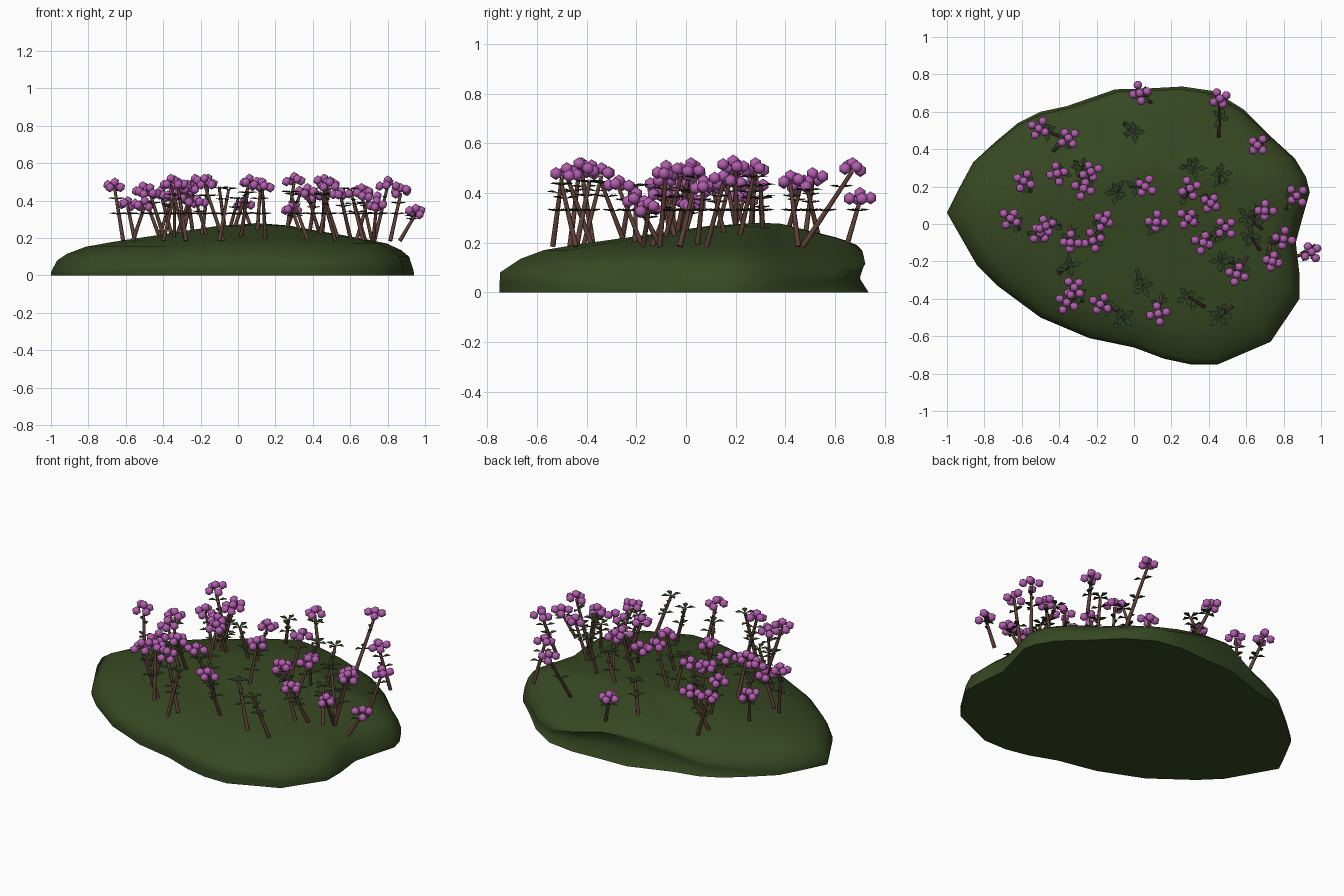
import bpy, bmesh, math, random
from mathutils import Vector, Matrix

if "Cube" in bpy.data.objects:
    bpy.data.objects.remove(bpy.data.objects["Cube"])

random.seed(4)

def material(name, rgb):
    m = bpy.data.materials.new(name)
    m.diffuse_color = (*rgb, 1)
    m.use_nodes = True
    m.node_tree.nodes["Principled BSDF"].inputs["Base Color"].default_value = m.diffuse_color
    return m

def finish(bm, name, mat):
    me = bpy.data.meshes.new(name)
    bm.to_mesh(me)
    bm.free()
    me.materials.append(mat)
    ob = bpy.data.objects.new(name, me)
    bpy.context.collection.objects.link(ob)
    return ob

def smooth(ob, degrees):
    bpy.ops.object.select_all(action='DESELECT')
    bpy.context.view_layer.objects.active = ob
    ob.select_set(True)
    bpy.ops.object.shade_smooth_by_angle(angle=math.radians(degrees))

# Mound: plan outline drawn in rings towards an off-centre peak
outline = [(-1, .06), (-.93, .2), (-.86, .33), (-.74, .44), (-.62, .54), (-.5, .6), (-.36, .63),
           (-.1, .72), (.08, .725), (.26, .735), (.43, .71), (.59, .61), (.74, .46), (.86, .35),
           (.92, .25), (.94, .17), (.9, .03), (.865, -.1), (.885, -.27), (.885, -.4),
           (.73, -.63), (.45, -.75), (.3, -.75), (.16, -.72), (0, -.66), (-.24, -.61),
           (-.5, -.5), (-.73, -.33), (-.84, -.22)]
profile = [(.97, .1), (.92, .135), (.83, .17), (.7, .193), (.55, .215), (.38, .24), (.2, .267)]
peak = Vector((.1, .3))
bm = bmesh.new()

def ring(f, height, back=0):
    # back pulls the rear wall inwards
    loop = []
    for p in outline:
        q = peak.lerp(Vector(p), f)
        tuck = back * max(0, p[1] - .35) / .38
        loop.append(bm.verts.new((q.x, q.y - tuck, height(p))))
    return loop

def rear(p):
    # strongest at the rear, left of the middle
    return math.exp(-((p[0] + .05) / .35) ** 2) if p[1] > .3 else 0

def rim(p):
    # rim is tall at the middle of the back, low at the two ends
    if p[1] > 0:
        return .02 + .03 * p[1] / .7 + .11 * rear(p)
    return .015 + .065 * min(1, abs(p[1]) / .7) ** 2

def corner(p):
    # the rear right corner slopes down
    return max(0, min(1, (p[0] - .1) / .3)) * max(0, min(1, (p[1] - .2) / .3))

rings = [ring(1, lambda p: 0), ring(1, lambda p: rim(p) * .55, .035), ring(.998, rim, .02)]
for f, z in profile:
    lift = lambda p: max(z + .045 * f * rear(p) - .04 * f * corner(p) - (.02 * f if p[0] < -.4 else 0),
                         rim(p) + .012 * (1 - f) / .03 if f > .9 else 0)
    rings.append(ring(f, lift))
top = bm.verts.new((*peak, .28))
n = len(outline)
for a, b in zip(rings, rings[1:]):
    for i in range(n):
        j = (i + 1) % n
        bm.faces.new((a[i], a[j], b[j], b[i]))
for i in range(n):
    bm.faces.new((rings[-1][i], rings[-1][(i + 1) % n], top))
bm.faces.new(rings[0])
bmesh.ops.recalc_face_normals(bm, faces=bm.faces)
smooth(finish(bm, "grass_mound", material("moss green", (.038, .066, .016))), 75)

# Flowering stems: top x, y, z and the direction (degrees) from the top to the foot
flowers = [(-.66, .03, .48, -50), (-.59, .23, .38, -55), (-.51, .51, .46, -20), (-.35, .46, .43, 220),
           (-.41, .27, .44, 0), (-.23, .28, .5, 200), (-.27, .19, .45, 60), (-.47, -.01, .45, 0),
           (-.5, -.05, .38, 180), (-.34, -.1, .42, 90), (-.16, .02, .5, 240), (-.22, -.09, .39, 30),
           (-.32, -.34, .48, 300), (-.36, -.42, .5, 30), (-.18, -.43, .5, -20), (.13, -.48, .48, 80),
           (.03, .7, .38, -40), (.46, .67, .5, -92), (.66, .42, .45, 30), (.06, .2, .5, 180),
           (.12, .01, .48, 250), (.3, .19, .51, 240), (.41, .11, .42, 120), (.29, .03, .36, -40),
           (.37, -.1, .45, 40), (.49, -.02, .48, 230), (.7, .07, .43, 200), (.87, .15, .45, 230),
           (.8, -.08, .49, 200), (.74, -.2, .38, 100), (.55, -.27, .43, 60), (.95, -.15, .34, 195)]
# Leafy stems without flowers
leafy = [(0, .49), (-.1, .16), (.33, .3), (.28, -.39), (.45, -.5), (-.05, -.5), (.05, -.34),
         (.6, .04), (.46, -.2), (-.34, -.22), (.47, .27), (.62, -.06), (-.27, .3)]
FOOT = .185
stems, leaves, blooms = bmesh.new(), bmesh.new(), bmesh.new()

def stem(foot, tip):
    d = tip - foot
    m = (Matrix.Translation((foot + tip) / 2) @ d.to_track_quat('Z', 'Y').to_matrix().to_4x4())
    bmesh.ops.create_cone(stems, cap_ends=True, segments=6, radius1=.011, radius2=.008,
                          depth=d.length, matrix=m)

def leaf(at, angle, length, rise):
    out = Vector((math.cos(angle), math.sin(angle), 0))
    side = Vector((-out.y, out.x, 0)) * length * .27
    up = Vector((0, 0, rise))
    pts = [at, at + out * length * .55 + side + up, at + out * length + up * .6,
           at + out * length * .55 - side + up]
    leaves.faces.new([leaves.verts.new(p) for p in pts])

def whorl(at, count, length):
    start = random.uniform(0, 6.28)
    for k in range(count):
        leaf(at, start + k * math.tau / count, length, .012)

def plant(x, y, z, angle, flowering):
    lean = .2 if (x, y) == (.46, .67) else random.uniform(.06, .11)
    a = math.radians(angle)
    foot = Vector((x + lean * math.cos(a), y + lean * math.sin(a), FOOT))
    tip = Vector((x, y, z - .012))
    stem(foot, tip)
    whorl(foot.lerp(tip, min(.9, (.325 - FOOT) / (tip.z - FOOT))), 3, .055)
    whorl(foot.lerp(tip, .78), 2, .055)
    if not flowering:
        whorl(tip, 4, .06)
        return
    # loose cluster of round blossoms
    start = random.uniform(0, 6.28)
    for k in range(5):
        b = start + k * math.tau / 4
        r = 0 if k == 4 else random.uniform(.032, .046)
        pos = (x + r * math.cos(b), y + r * math.sin(b),
               z + (.018 if k == 4 else random.uniform(-.016, .01)))
        bmesh.ops.create_icosphere(blooms, subdivisions=1, radius=.026,
                                   matrix=Matrix.Translation(pos))

for x, y, z, angle in flowers:
    plant(x, y, z, angle, True)
for x, y in leafy:
    plant(x, y, random.uniform(.39, .48), random.uniform(0, 360), False)

smooth(finish(stems, "plant_stems", material("bark brown", (.11, .05, .037))), 61)
finish(leaves, "plant_leaves", material("dark leaf green", (.025, .048, .017)))
smooth(finish(blooms, "flower_clusters", material("orchid purple", (.45, .11, .43))), 60)
